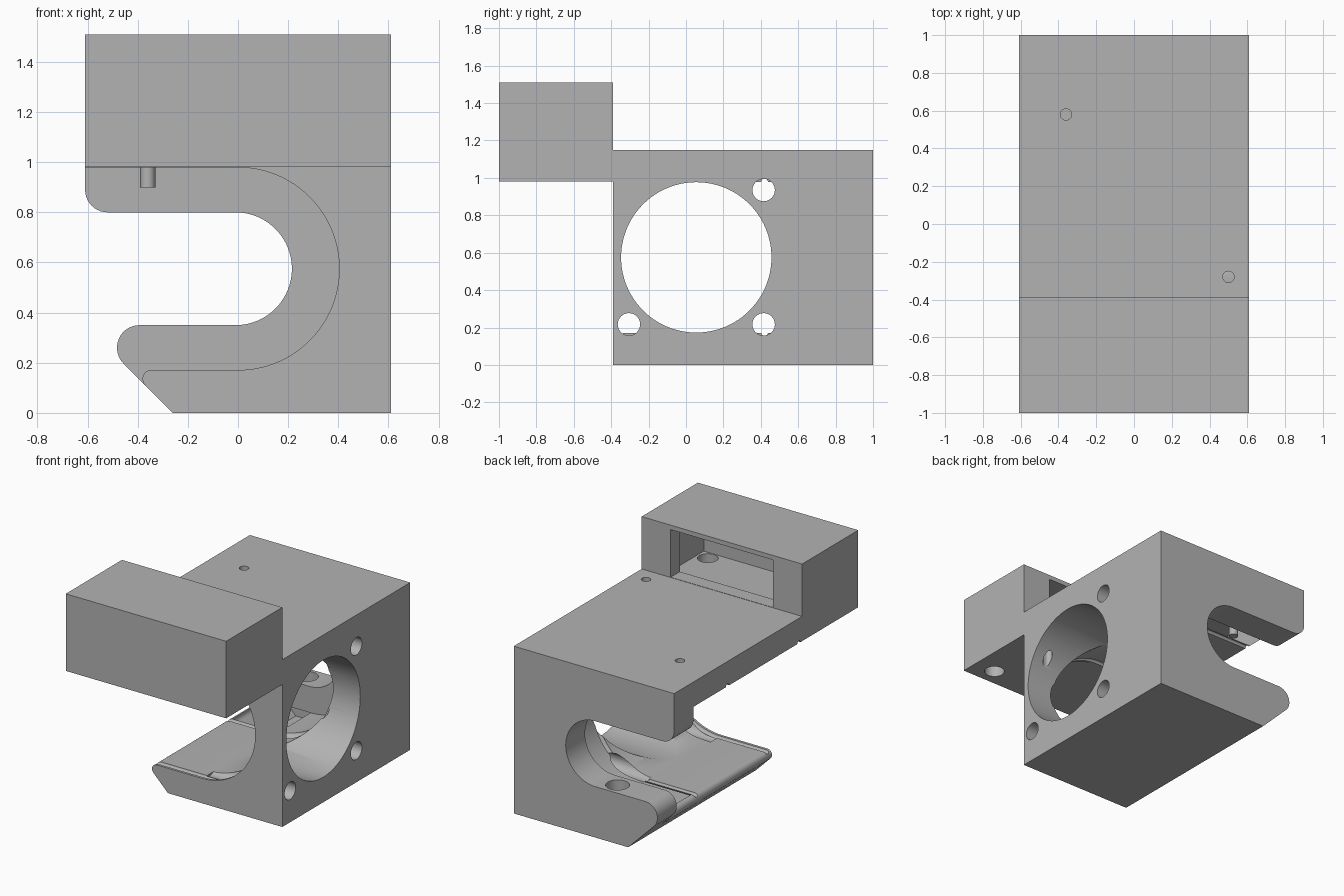
import bpy, bmesh, math
from mathutils import Vector

if "Cube" in bpy.data.objects:
    bpy.data.objects.remove(bpy.data.objects["Cube"])

grey = bpy.data.materials.new("plain grey")
grey.use_nodes = True
grey.diffuse_color = (0.45, 0.45, 0.45, 1)
grey.node_tree.nodes["Principled BSDF"].inputs["Base Color"].default_value = (0.45, 0.45, 0.45, 1)


def loft(name, rings):
    """Closed solid through matching rings of 3D points."""
    bm = bmesh.new()
    rows = [[bm.verts.new(p) for p in ring] for ring in rings]
    n = len(rows[0])
    for a, b in zip(rows, rows[1:]):
        for i in range(n):
            j = (i + 1) % n
            bm.faces.new((a[i], a[j], b[j], b[i]))
    bm.faces.new(rows[0])
    bm.faces.new(rows[-1])
    bmesh.ops.recalc_face_normals(bm, faces=bm.faces)
    mesh = bpy.data.meshes.new(name)
    bm.to_mesh(mesh)
    bm.free()
    mesh.materials.append(grey)
    obj = bpy.data.objects.new(name, mesh)
    bpy.context.collection.objects.link(obj)
    return obj


def along_y(points, y):
    return [(x, y, z) for x, z in points]


def arc(cx, cz, r, start, end, steps):
    angles = [math.radians(start + (end - start) * i / steps) for i in range(steps + 1)]
    return [(cx + r * math.cos(a), cz + r * math.sin(a)) for a in angles]


def box(name, x, y, z):
    rect = [(x[0], z[0]), (x[1], z[0]), (x[1], z[1]), (x[0], z[1])]
    return loft(name, [along_y(rect, y[0]), along_y(rect, y[1])])


def rod(name, start, end, r, steps=32):
    """Cylinder between two points that differ along x or z."""
    flat = arc(0, 0, r, 0, 360 - 360 / steps, steps - 1)
    sideways = start[0] != end[0]
    ring = [Vector((0, u, v)) if sideways else Vector((u, v, 0)) for u, v in flat]
    return loft(name, [[p + Vector(c) for p in ring] for c in (start, end)])


def cut(cutter):
    cutter.hide_render = True
    mod = body.modifiers.new("cut", "BOOLEAN")
    mod.operation = "DIFFERENCE"
    mod.solver = "EXACT"
    mod.object = cutter
    bpy.context.view_layer.objects.active = body
    bpy.ops.object.modifier_apply(modifier=mod.name)
    bpy.data.objects.remove(cutter)


# Body and raised front housing as one stepped side profile
side = [(-0.39, 0), (1, 0), (1, 1.15), (-0.39, 1.15), (-0.39, 1.51),
        (-1, 1.51), (-1, 0.98), (-0.39, 0.98)]
body = loft("mount_body", [[(x, y, z) for y, z in side] for x in (-0.61, 0.61)])

# Narrow slot through the full depth, with rounded lips and sloped lower nose
narrow = ([(-0.8, 0.89)] + arc(-0.52, 0.89, 0.09, 180, 270, 10)
          + arc(-0.01, 0.575, 0.225, 90, -90, 40)
          + arc(-0.393, 0.26, 0.09, 90, 225, 14) + [(-0.16, -0.1), (-0.8, -0.1)])
cut(loft("narrow_slot", [along_y(narrow, -0.5), along_y(narrow, 1.1)]))

# Wide slot, stopping short of the rear lip
wide = ([(-0.8, 0.979)] + arc(0, 0.575, 0.404, 90, -90, 64)
        + arc(-0.346, 0.136, 0.035, 90, 225, 10) + [(-0.8, 0.111)])
cut(loft("wide_slot", [along_y(wide, -0.5), along_y(wide, 0.79)]))

# Round-bottomed grooves following the wide slot
for centre in (-0.355, 0.42):
    rings = []
    for i in range(9):
        a = math.pi * i / 8
        r = 0.403 + 0.018 * math.sin(a)
        u = [(-0.8, 0.575 + r)] + arc(0, 0.575, r, 90, -90, 64) + [(-0.8, 0.575 - r)]
        rings.append(along_y(u, centre - 0.018 * math.cos(a)))
    cut(loft("groove", rings))

# Round side opening and its screw holes
cut(rod("side_opening", (0, 0.055, 0.575), (0.8, 0.055, 0.575), 0.402, 96))
for y, z in ((0.415, 0.935), (0.415, 0.217), (-0.305, 0.217)):
    cut(rod("screw_hole", (0, y, z), (0.8, y, z), 0.06))

# Small holes in the top, and a blind hole in the lower lip
cut(rod("top_hole", (-0.36, 0.58, 0.9), (-0.36, 0.58, 1.3), 0.03))
cut(rod("top_hole", (0.5, -0.28, 0.6), (0.5, -0.28, 1.3), 0.03))
cut(rod("lip_hole", (-0.11, 0.9, 0.18), (-0.11, 0.9, 0.45), 0.075))

# Hollow housing with a rear window and a hole in its floor
cut(box("housing_cavity", (-0.53, 0.53), (-0.95, -0.49), (1.08, 1.48)))
cut(box("rear_window", (-0.39, 0.39), (-0.6, -0.3), (1.152, 1.479)))
cut(rod("floor_hole", (0.45, -0.88, 0.9), (0.45, -0.88, 1.2), 0.065))

bpy.ops.object.select_all(action="DESELECT")
body.select_set(True)
bpy.context.view_layer.objects.active = body
bpy.ops.object.shade_smooth_by_angle(angle=math.radians(30))
